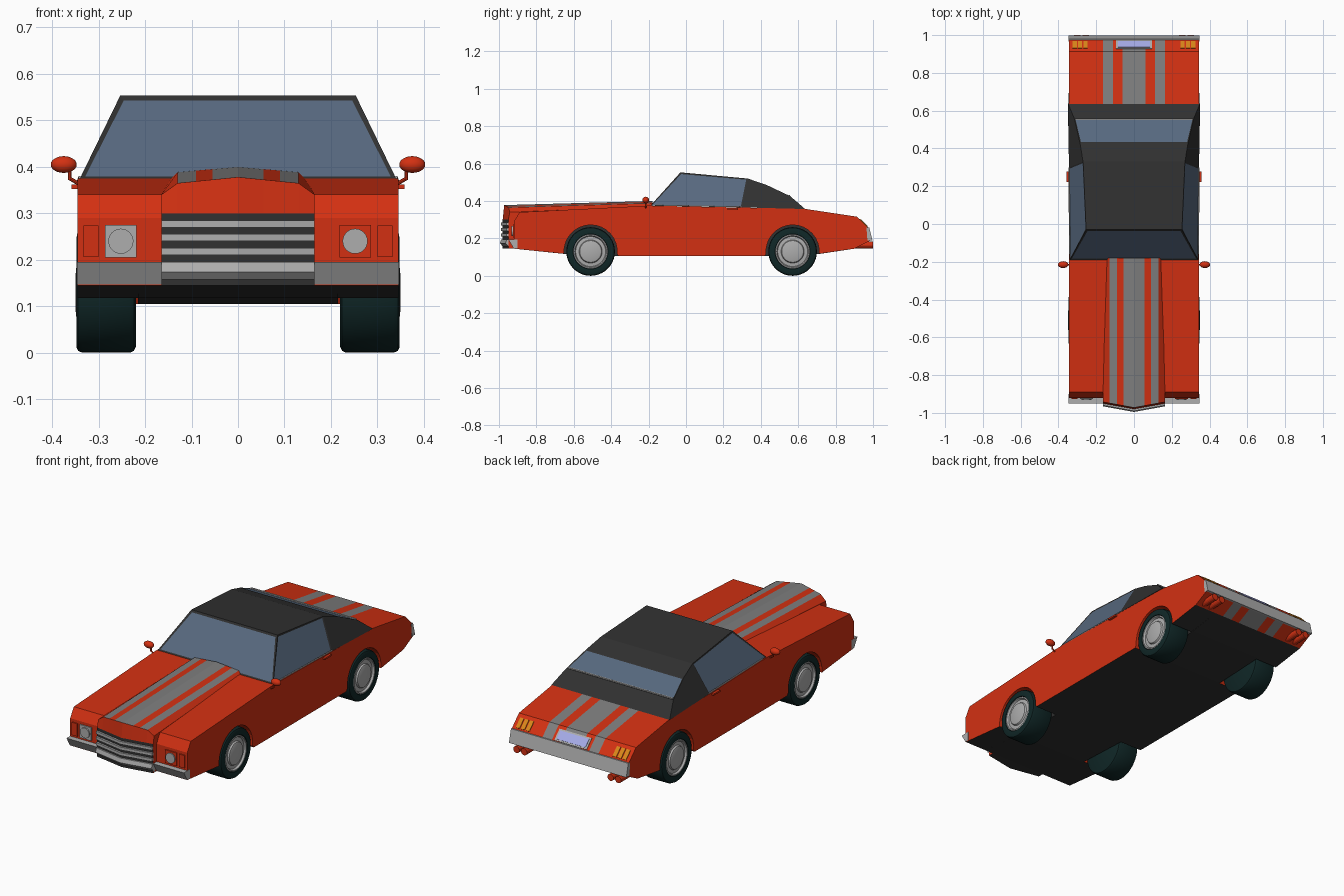
import bpy, bmesh, math
from mathutils import Vector

if "Cube" in bpy.data.objects:
    bpy.data.objects.remove(bpy.data.objects["Cube"])

COLOURS = {
    "red paint": (0.65, 0.03, 0.006), "black trim": (0.03, 0.03, 0.03),
    "tyre rubber": (0.005, 0.02, 0.02), "window glass": (0.095, 0.14, 0.21),
    "stripe grey": (0.21, 0.21, 0.21), "chrome": (0.42, 0.42, 0.42),
    "amber lamp": (0.7, 0.24, 0.01), "plate lilac": (0.4, 0.43, 0.85)}
MATS = {}
for n, c in COLOURS.items():
    MATS[n] = bpy.data.materials.new(n)
    MATS[n].diffuse_color = (*c, 1)
RED, BLACK, TYRE, GLASS, STRIPE, CHROME, AMBER, LILAC = COLOURS


def finish(name, bm, rule, smooth=False):
    """rule is a colour name or a function of face centre and normal"""
    bmesh.ops.recalc_face_normals(bm, faces=bm.faces)
    bm.normal_update()
    used = []
    for f in bm.faces:
        col = rule if isinstance(rule, str) else rule(f.calc_center_median(), f.normal)
        if col not in used:
            used.append(col)
        f.material_index = used.index(col)
    me = bpy.data.meshes.new(name)
    bm.to_mesh(me)
    bm.free()
    for col in used:
        me.materials.append(MATS[col])
    ob = bpy.data.objects.new(name, me)
    bpy.context.collection.objects.link(ob)
    if smooth:
        bpy.ops.object.select_all(action='DESELECT')
        ob.select_set(True)
        bpy.context.view_layer.objects.active = ob
        bpy.ops.object.shade_smooth_by_angle(angle=math.radians(35))
    return ob


def loft(name, cols, rule):
    """skin closed rings of 3D points, capped at both ends"""
    bm = bmesh.new()
    rings = [[bm.verts.new(p) for p in c] for c in cols]
    for a, b in zip(rings, rings[1:]):
        for i in range(len(a)):
            j = (i + 1) % len(a)
            bm.faces.new((a[i], a[j], b[j], b[i]))
    bm.faces.new(rings[0])
    bm.faces.new(rings[-1])
    return finish(name, bm, rule)


def prism(name, xs, profile, rule):
    return loft(name, [[(x, y, z) for y, z in profile] for x in xs], rule)


def box(name, c, s, rule):
    x, y, z = c
    a, b, d = (v / 2 for v in s)
    return prism(name, (x - a, x + a), [(y - b, z - d), (y + b, z - d), (y + b, z + d), (y - b, z + d)], rule)


def rod(name, p, q, r, rule, n=12):
    p, q = Vector(p), Vector(q)
    rot = (q - p).to_track_quat('Z', 'Y')
    circ = [rot @ Vector((r * math.cos(t * math.tau / n), r * math.sin(t * math.tau / n), 0)) for t in range(n)]
    return loft(name, [[p + c for c in circ], [q + c for c in circ]], rule)


WHEELS = {"front": -0.51, "rear": 0.57}
WZ, ARCH = 0.13, 0.142

# Body: centre slab with rear stripes, plus two fender slabs with wheel arches
TOP = [(-0.92, 0.145), (-0.92, 0.29), (-0.89, 0.34), (-0.2, 0.375), (0.635, 0.358),
       (0.914, 0.316), (0.973, 0.257), (0.988, 0.19), (0.9, 0.145)]


def arch(yc):
    return [(yc + ARCH * math.cos(a), WZ + ARCH * math.sin(a))
            for a in (math.radians(-5 + 190 * i / 16) for i in range(17))]


def striped(x):
    return abs(x) < 0.06 or 0.11 < abs(x) < 0.165


def centre_rule(c, n):
    if n.z < -0.92 or abs(n.x) > 0.9:
        return BLACK
    return STRIPE if c.y > 0.63 and striped(c.x) else RED


def fender_rule(c, n):
    near = any(math.hypot(c.y - y, c.z - WZ) < 0.15 for y in WHEELS.values())
    return BLACK if n.z < -0.92 and not near else RED


prism("body_centre", [-0.215, -0.165, -0.11, -0.06, 0.06, 0.11, 0.165, 0.215],
      TOP + [(0.72, 0.118), (0.42, 0.105), (-0.36, 0.105), (-0.66, 0.118)], centre_rule)
for s in (-1, 1):
    prism("body_side", (s * 0.215, s * 0.345),
          TOP + arch(0.57) + [(0.42, 0.105), (-0.36, 0.105)] + arch(-0.51), fender_rule)


# Raised hood with pointed nose
def nose_y(x):
    return -0.98 + 0.03 * abs(x) / 0.165


def hood_column(x):
    a = abs(x)
    edge = a > 0.15
    y, zf, zr = nose_y(x), 0.34 if edge else 0.378 - 0.1 * a, 0.372 if edge else 0.4 - 0.09 * a
    xr = x * 0.89 if edge else x
    return [(x, -0.9, 0.145), (x, y, 0.145), (x, y, 0.3), (x, y + 0.008, zf),
            (xr, -0.18, zr), (xr, -0.18, 0.33), (x, -0.88, 0.3)]


def hood_rule(c, n):
    if n.z > 0.8 and (abs(c.x) < 0.055 or 0.09 < abs(c.x) < 0.13):
        return STRIPE
    return BLACK if n.z < -0.5 or (c.z < 0.25 and n.y < -0.5) else RED


loft("hood", [hood_column(x) for x in (-0.165, -0.13, -0.09, -0.055, 0, 0.055, 0.09, 0.13, 0.165)], hood_rule)

# Grille bars and front bumper follow the pointed nose
VEE = (-0.165, 0, 0.165)
for z in (0.21, 0.24, 0.27):
    loft("grille_bar", [[(x, nose_y(x) + d, z + h) for d, h in
                         ((0.004, 0), (-0.01, 0), (-0.01, 0.015), (0.004, 0.015))] for x in VEE], CHROME)
loft("front_bumper_centre", [[(x, nose_y(x) + d, h) for d, h in
     ((0.02, 0.195), (-0.008, 0.195), (-0.015, 0.174), (0.01, 0.147), (0.02, 0.147))] for x in VEE], CHROME)
for s in (-1, 1):
    prism("front_bumper_side", (s * 0.165, s * 0.346),
          [(-0.9, 0.195), (-0.95, 0.195), (-0.922, 0.147), (-0.9, 0.147)], CHROME)
    # Headlights: the two surrounds differ in colour
    box("headlight_surround", (s * 0.252, -0.922, 0.24), (0.068, 0.008, 0.07), CHROME if s < 0 else RED)
    rod("headlight", (s * 0.252, -0.915, 0.24), (s * 0.252, -0.932, 0.24), 0.027, CHROME, 24)
    box("side_marker", (s * 0.316, -0.922, 0.24), (0.032, 0.008, 0.068), RED)


# Cabin: planar sloping sides, inset windows
def cabin_x(z):
    return 0.345 - 0.486 * (z - 0.365)


LINE = [(-0.19, 0.375), (-0.03, 0.553), (0.33, 0.52), (0.43, 0.486), (0.557, 0.426), (0.637, 0.357)]
bm = bmesh.new()
side = {s: [bm.verts.new((s * cabin_x(z), y, z)) for y, z in LINE + [(0.3, 0.366)]] for s in (-1, 1)}
L, R = side[-1], side[1]
spans = [bm.faces.new((L[i], R[i], R[i + 1], L[i + 1])) for i in range(5)]
windows = [(spans[0], 0.014), (spans[3], 0.008)]
for v in (L, R):
    windows.append((bm.faces.new((v[0], v[1], v[2], v[6])), 0.01))
    bm.faces.new((v[2], v[3], v[4], v[5], v[6]))
bm.faces.new((L[0], L[6], L[5], R[5], R[6], R[0]))
bmesh.ops.recalc_face_normals(bm, faces=bm.faces)
panes = []
for f, t in windows:
    bmesh.ops.inset_individual(bm, faces=[f], thickness=t, depth=-0.002)
    panes.append(f.calc_center_median())
finish("cabin", bm, lambda c, n: GLASS if min((c - p).length for p in panes) < 1e-4 else BLACK)

# Bright window trim
box("rear_window_trim", (0, 0.553, 0.43), (0.62, 0.007, 0.006), CHROME)
for s in (-1, 1):
    rod("side_window_trim", (s * 0.341, -0.16, 0.378), (s * 0.344, 0.3, 0.369), 0.003, CHROME, 6)


# Rear end: bumper, lamps and plate lie on the sloping tail
def tail_plate(name, x0, x1, t0, t1, thick, col):
    pts = [(0.914 + 0.059 * t, 0.316 - 0.059 * t) for t in (t0, t1)]
    out = [(y + thick * 0.7, z + thick * 0.7) for y, z in reversed(pts)]
    prism(name, (x0, x1), pts + out, col)


prism("rear_bumper", (-0.346, 0.346), [(0.965, 0.257), (0.98, 0.257), (0.997, 0.188), (0.97, 0.188)], CHROME)
tail_plate("plate_frame", -0.095, 0.095, 0.22, 0.97, 0.003, CHROME)
tail_plate("number_plate", -0.085, 0.085, 0.32, 0.88, 0.005, LILAC)
for s in (-1, 1):
    for i in range(3):
        x = s * (0.256 + 0.029 * i)
        tail_plate("tail_lamp", x - 0.011, x + 0.011, 0.25, 0.9, 0.004, AMBER)
    for x in (0.255, 0.3):
        rod("exhaust_pipe", (s * x, 0.9, 0.165), (s * x, 1.0, 0.165), 0.018, RED, 16)

    # Door handle and mirror
    box("door_handle", (s * 0.35, 0.25, 0.357), (0.016, 0.055, 0.009), RED)
    rod("mirror_stalk", (s * 0.34, -0.215, 0.362), (s * 0.362, -0.215, 0.375), 0.004, RED, 8)
    rod("mirror_post", (s * 0.362, -0.215, 0.372), (s * 0.362, -0.215, 0.4), 0.004, RED, 8)
    bm = bmesh.new()
    bmesh.ops.create_uvsphere(bm, u_segments=20, v_segments=12, radius=1)
    bmesh.ops.scale(bm, vec=(0.028, 0.018, 0.018), verts=bm.verts)
    bmesh.ops.translate(bm, vec=(s * 0.375, -0.215, 0.405), verts=bm.verts)
    finish("mirror", bm, RED, True)


# Wheels turned from (x, radius) profiles
def lathe(name, profile, s, yc, col, n=40):
    bm = bmesh.new()
    verts = [bm.verts.new((s * x, yc, WZ + r)) for x, r in profile]
    edges = [bm.edges.new(e) for e in zip(verts, verts[1:])]
    bmesh.ops.spin(bm, geom=verts + edges, cent=(0, yc, WZ), axis=(1, 0, 0), angle=math.tau, steps=n)
    bmesh.ops.remove_doubles(bm, verts=bm.verts, dist=1e-5)
    finish(name, bm, col, True)


for end, yc in WHEELS.items():
    for s in (-1, 1):
        lathe(end + "_tyre", [(0.22, 0), (0.22, 0.118), (0.224, 0.126), (0.232, 0.13), (0.335, 0.13),
                              (0.344, 0.126), (0.348, 0.118), (0.347, 0.094), (0.33, 0.09)], s, yc, TYRE)
        lathe(end + "_hubcap", [(0.33, 0.094), (0.345, 0.091), (0.346, 0.085), (0.336, 0.08), (0.338, 0.062),
                                (0.346, 0.058), (0.349, 0.05), (0.35, 0)], s, yc, CHROME)

for m in bpy.data.materials:
    if m.users and not m.is_grease_pencil:
        m.use_nodes = True
        m.node_tree.nodes["Principled BSDF"].inputs["Base Color"].default_value = m.diffuse_color
